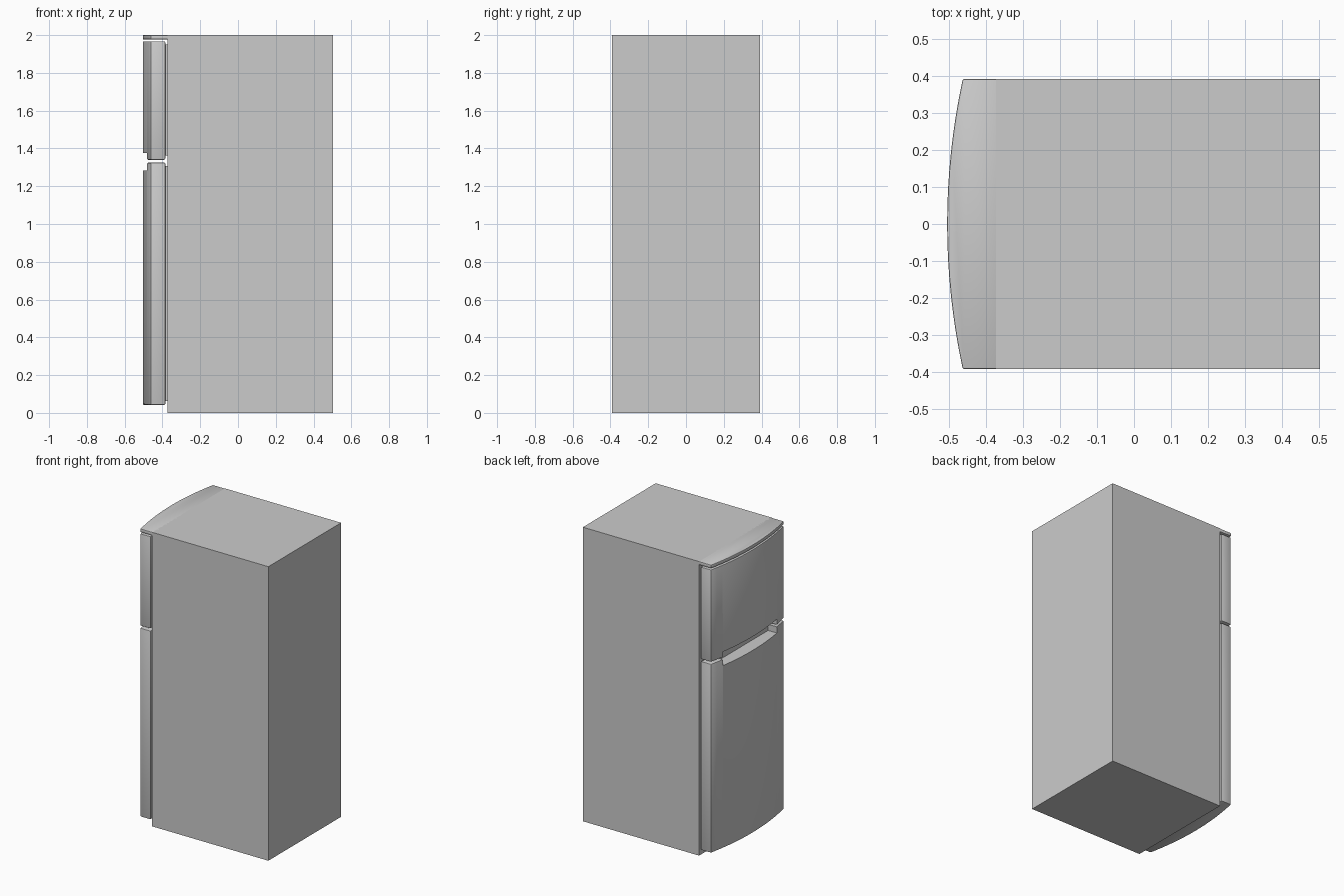
import bpy, bmesh

if "Cube" in bpy.data.objects:
    bpy.data.objects.remove(bpy.data.objects["Cube"])

HALF = 0.391      # half width of the appliance
SEGS = 16         # facets across the bowed front


def box(name, x, y, z):
    bm = bmesh.new()
    bmesh.ops.create_cube(bm, size=1)
    for v in bm.verts:
        v.co = [a + (b - a) * (c + 0.5) for c, (a, b) in zip(v.co, (x, y, z))]
    return finish(name, bm)


def finish(name, bm):
    bmesh.ops.recalc_face_normals(bm, faces=bm.faces)
    me = bpy.data.meshes.new(name)
    bm.to_mesh(me)
    bm.free()
    ob = bpy.data.objects.new(name, me)
    bpy.context.collection.objects.link(ob)
    return ob


def apply(ob, mod):
    bpy.ops.object.select_all(action='DESELECT')
    ob.select_set(True)
    bpy.context.view_layer.objects.active = ob
    bpy.ops.object.modifier_apply(modifier=mod.name)


def bowed_slab(name, x_back, z0, z1, bevel):
    # Plan outline with a bowed front, extruded upward
    pts = [(x_back, HALF)]
    for i in range(SEGS + 1):
        t = 1 - 2 * i / SEGS
        pts.append((-0.504 + 0.042 * t * t, HALF * t))
    pts.append((x_back, -HALF))
    bm = bmesh.new()
    face = bm.faces.new([bm.verts.new((x, y, z0)) for x, y in pts])
    ext = bmesh.ops.extrude_face_region(bm, geom=[face])
    top = [g for g in ext['geom'] if isinstance(g, bmesh.types.BMVert)]
    bmesh.ops.translate(bm, verts=top, vec=(0, 0, z1 - z0))
    ob = finish(name, bm)
    mod = ob.modifiers.new("soft_edges", 'BEVEL')
    mod.width, mod.segments = bevel, 2
    mod.limit_method, mod.angle_limit = 'ANGLE', 0.8
    apply(ob, mod)
    return ob


# Cabinet and the bowed top cap over the doors
box("cabinet", (-0.372, 0.502), (-HALF, HALF), (0, 2))
cap = bowed_slab("top_cap", -0.36, 1.977, 2.0, 0.004)

# Doors with a shared hand recess where they meet
cutter = box("handle_recess_cutter", (-0.6, -0.415), (-0.29, 0.29), (1.283, 1.377))
cutter.hide_render = True
doors = []
for name, z0, z1 in (("freezer_door", 1.34, 1.967), ("fridge_door", 0.042, 1.325)):
    door = bowed_slab(name, -0.385, z0, z1, 0.006)
    cut = door.modifiers.new("recess", 'BOOLEAN')
    cut.operation, cut.object, cut.solver = 'DIFFERENCE', cutter, 'EXACT'
    apply(door, cut)
    doors.append(door)
    # Inset gasket between door and cabinet
    box(name + "_gasket", (-0.388, -0.37), (-HALF + 0.02, HALF - 0.02), (z0 + 0.022, z1 - 0.018))
bpy.data.objects.remove(cutter)

# Smooth bowed fronts with crisp edges
bpy.ops.object.select_all(action='DESELECT')
for ob in doors + [cap]:
    ob.select_set(True)
bpy.context.view_layer.objects.active = cap
bpy.ops.object.shade_smooth_by_angle(angle=0.5)
